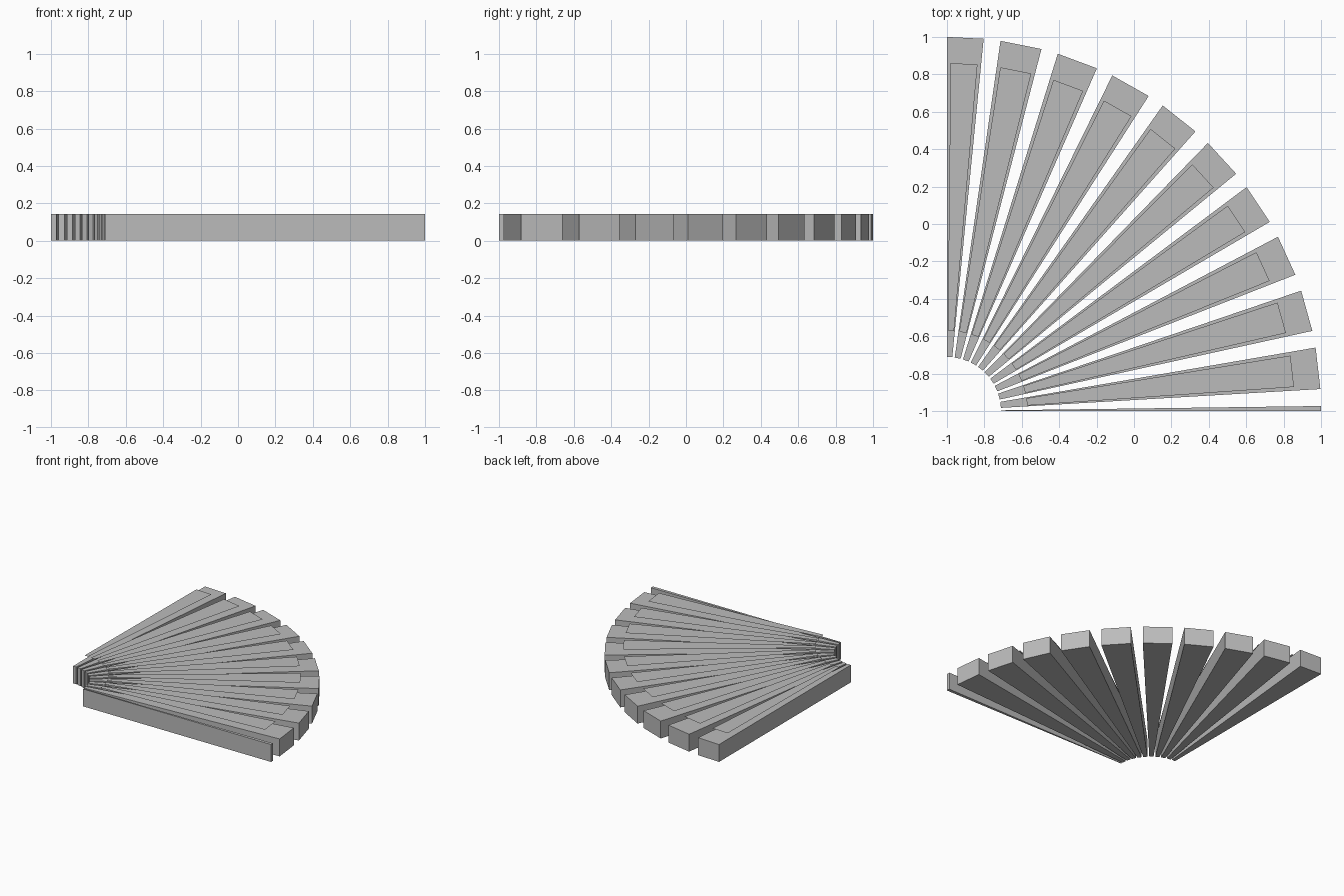
import bpy, bmesh, math
from mathutils import Vector

cube = bpy.data.objects.get("Cube")
if cube:
    bpy.data.objects.remove(cube, do_unlink=True)

HUB = Vector((-1.0, -1.0, 0.0))
INNER, OUTER = 0.289, 2.0
HEIGHT, PLATE_Z = 0.143, 0.177
STEP, START, END, INSET = 9.0, -0.77, 5.63, 0.6

grey = bpy.data.materials.new("plain_grey")
grey.use_nodes = True
colour = (0.5, 0.5, 0.5, 1.0)
grey.diffuse_color = colour
grey.node_tree.nodes["Principled BSDF"].inputs["Base Color"].default_value = colour


def sector(name, r0, r1, a0, a1, z, height=0.0):
    """Straight-ended fan sector; angles run from +y towards +x."""
    bm = bmesh.new()
    corners = [(r0, a0), (r0, a1), (r1, a1), (r1, a0)]
    verts = []
    for r, a in corners:
        t = math.radians(a)
        verts.append(bm.verts.new(HUB + Vector((r * math.sin(t), r * math.cos(t), z))))
    face = bm.faces.new(verts)
    if height:
        ext = bmesh.ops.extrude_face_region(bm, geom=[face])
        top = [v for v in ext["geom"] if isinstance(v, bmesh.types.BMVert)]
        bmesh.ops.translate(bm, verts=top, vec=(0, 0, height))
        bmesh.ops.recalc_face_normals(bm, faces=bm.faces)
    else:
        face.normal_update()
        if face.normal.z < 0:
            face.normal_flip()
    mesh = bpy.data.meshes.new(name)
    bm.to_mesh(mesh)
    bm.free()
    mesh.materials.append(grey)
    bpy.context.collection.objects.link(bpy.data.objects.new(name, mesh))


# Fan of wedge blocks, trimmed to a quarter circle, each with a thin sheet above
for i in range(11):
    a0 = max(0.0, i * STEP + START)
    a1 = min(90.0, i * STEP + END)
    sector(f"wedge_block_{i + 1}", INNER, OUTER, a0, a1, 0.0, HEIGHT)
    if a1 - a0 > 2 * INSET:
        sector(f"top_sheet_{i + 1}", 0.43, 1.86, a0 + INSET, a1 - INSET, PLATE_Z)
